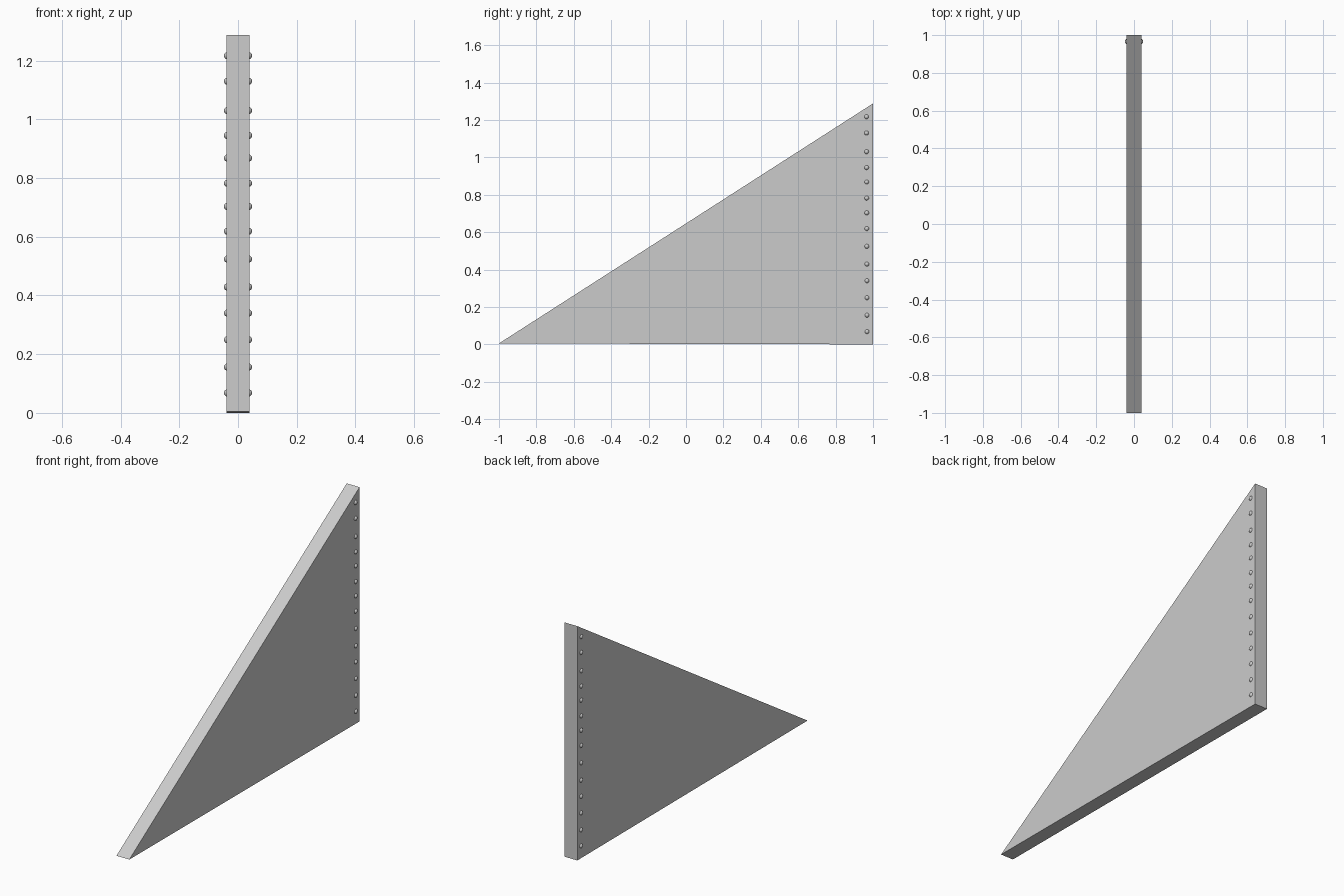
import bpy, bmesh
from mathutils import Vector

if "Cube" in bpy.data.objects:
    bpy.data.objects.remove(bpy.data.objects["Cube"])

HALF = 0.039  # half thickness of the plate

# Triangular plate: side profile (y, z) extruded across x
profile = [(-1.0, 0.005), (1.0, 0.0), (1.0, 1.288)]
bm = bmesh.new()
face = bm.faces.new([bm.verts.new((-HALF, y, z)) for y, z in profile])
ext = bmesh.ops.extrude_face_region(bm, geom=[face])
moved = [g for g in ext["geom"] if isinstance(g, bmesh.types.BMVert)]
bmesh.ops.translate(bm, verts=moved, vec=Vector((2 * HALF, 0, 0)))
bmesh.ops.recalc_face_normals(bm, faces=bm.faces)
mesh = bpy.data.meshes.new("wedge_plate")
bm.to_mesh(mesh)
bm.free()
plate = bpy.data.objects.new("wedge_plate", mesh)
bpy.context.collection.objects.link(plate)

# Rivets: a slightly uneven column along the tall edge, on both sides
rivet_heights = [0.068, 0.156, 0.249, 0.340, 0.429, 0.524, 0.619,
                 0.703, 0.782, 0.868, 0.945, 1.030, 1.130, 1.217]
for i, z in enumerate(rivet_heights):
    y = 0.968 - 0.003 * i / (len(rivet_heights) - 1)
    for side, sign in (("right", 1), ("left", -1)):
        bpy.ops.mesh.primitive_uv_sphere_add(
            segments=16, ring_count=10, radius=0.0125,
            location=(sign * (HALF - 0.0035), y, z))
        rivet = bpy.context.object
        rivet.name = f"rivet_{side}_{i + 1}"
        bpy.ops.object.shade_smooth()
